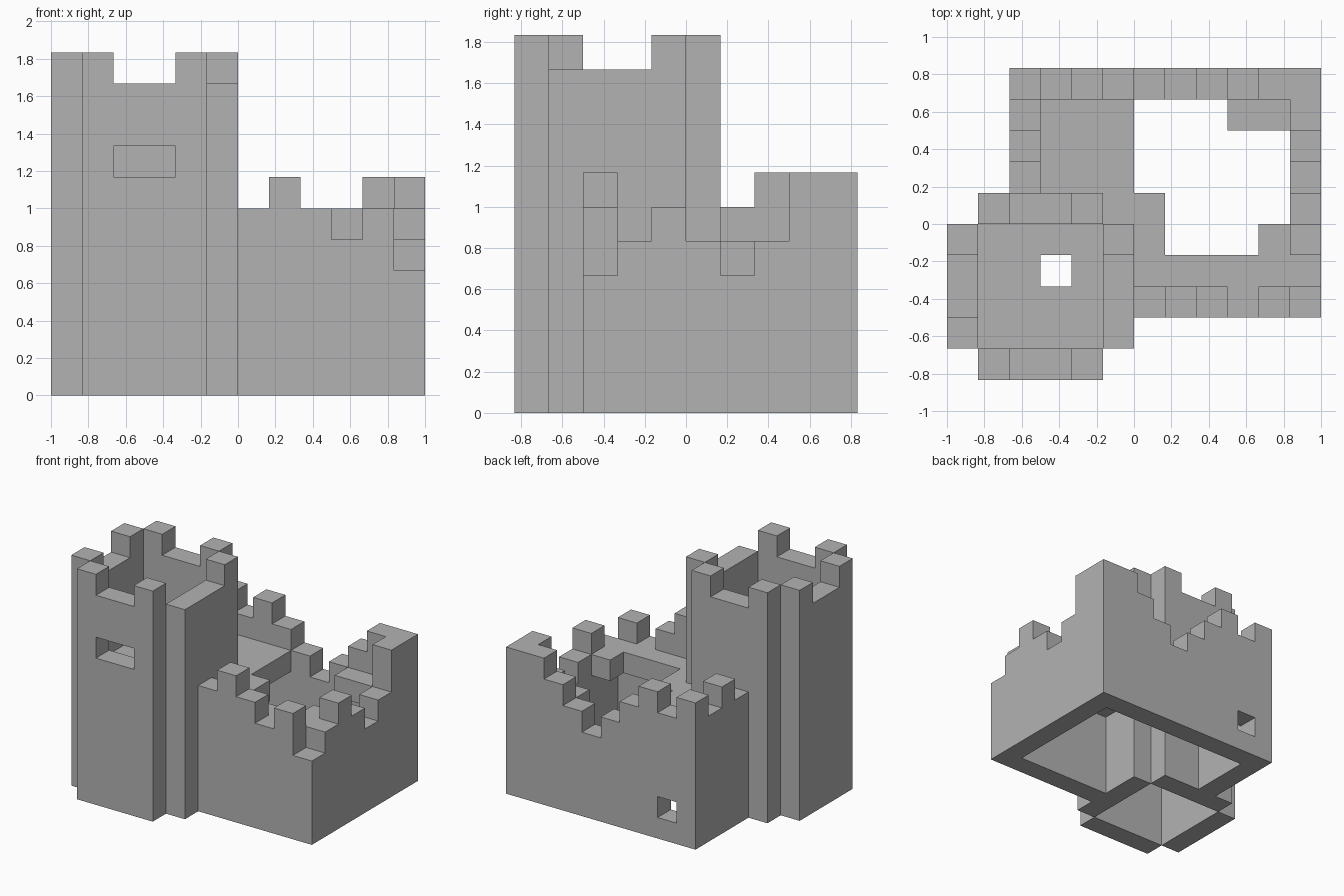
import bpy
import bmesh
from mathutils import Vector

cube = bpy.data.objects.get("Cube")
if cube:
    bpy.data.objects.remove(cube, do_unlink=True)

U = 1 / 6  # one stone block

stone = bpy.data.materials.new("grey_stone")
stone.use_nodes = True
GREY = (0.45, 0.45, 0.45, 1)
stone.diffuse_color = GREY
stone.node_tree.nodes["Principled BSDF"].inputs["Base Color"].default_value = GREY


def block(x0, x1, y0, y1, z0, z1):
    """Set of unit blocks filling a box."""
    return {(x, y, z) for x in range(x0, x1) for y in range(y0, y1) for z in range(z0, z1)}


def wall(start, step, heights):
    """Wall one block thick, one column per height."""
    cells = set()
    for i, h in enumerate(heights):
        x, y = start[0] + step[0] * i, start[1] + step[1] * i
        cells |= block(x, x + 1, y, y + 1, 0, h)
    return cells


EAST, NORTH = (1, 0), (0, 1)
TALL, LOW = 11, 10
battlement = [TALL, LOW, LOW, TALL]

parts = {
    # tower: four walls on a cross plan, floor with a hatch
    "tower_front_wall": wall((-5, -5), EAST, battlement) - block(-4, -2, -5, -4, 7, 8),
    "tower_back_wall": wall((-5, 0), EAST, battlement),
    "tower_right_wall": wall((-6, -4), NORTH, battlement),
    "tower_left_wall": wall((-1, -4), NORTH, [LOW, LOW, LOW, TALL]),
    "tower_floor": block(-5, -1, -4, 0, 5, 6) - block(-3, -2, -2, -1, 5, 6),
    # ruined courtyard walls
    "front_wall": wall((0, -3), EAST, [6, 7, 6, 5, 6, 4]),
    "left_wall": wall((5, -2), NORTH, [5, 6, 5, 4, 5, 7]),
    "back_wall": wall((-4, 4), EAST, [7, 6, 7, 6, 5, 4, 5, 6, 7, 7])
    - block(-3, -2, 4, 5, 1, 2),
    "right_wall": wall((-4, 1), NORTH, [6, 7, 6]),
    # broken walkway behind the walls
    "walkway": block(-3, 0, 1, 4, 4, 5) | block(-1, 0, 0, 1, 4, 5)
    | block(0, 1, -1, 1, 4, 5) | block(0, 5, -2, -1, 4, 5)
    | block(4, 5, -1, 0, 4, 5),
    "corner_ledge": block(3, 5, 3, 4, 4, 5),
}

solid = set().union(*parts.values())


def build(name, cells):
    """Mesh of the exposed block faces, merged into flat panels."""
    bm = bmesh.new()
    verts = {}

    def vert(p):
        key = tuple(p)
        if key not in verts:
            verts[key] = bm.verts.new(Vector(key) * U)
        return verts[key]

    for cell in sorted(cells):
        for axis in range(3):
            for side in (0, 1):
                near = list(cell)
                near[axis] += 2 * side - 1
                if tuple(near) in solid:
                    continue
                ring = []
                for a, b in ((0, 0), (1, 0), (1, 1), (0, 1)):
                    p = list(cell)
                    p[axis] += side
                    p[(axis + 1) % 3] += a
                    p[(axis + 2) % 3] += b
                    ring.append(vert(p))
                bm.faces.new(ring if side else ring[::-1])
    bmesh.ops.dissolve_limit(bm, angle_limit=0.01, verts=bm.verts[:], edges=bm.edges[:])
    bmesh.ops.triangulate(bm, faces=[f for f in bm.faces if len(f.verts) > 4])
    mesh = bpy.data.meshes.new(name)
    bm.to_mesh(mesh)
    bm.free()
    mesh.materials.append(stone)
    bpy.context.collection.objects.link(bpy.data.objects.new(name, mesh))


for part_name, part_cells in parts.items():
    build(part_name, part_cells)
